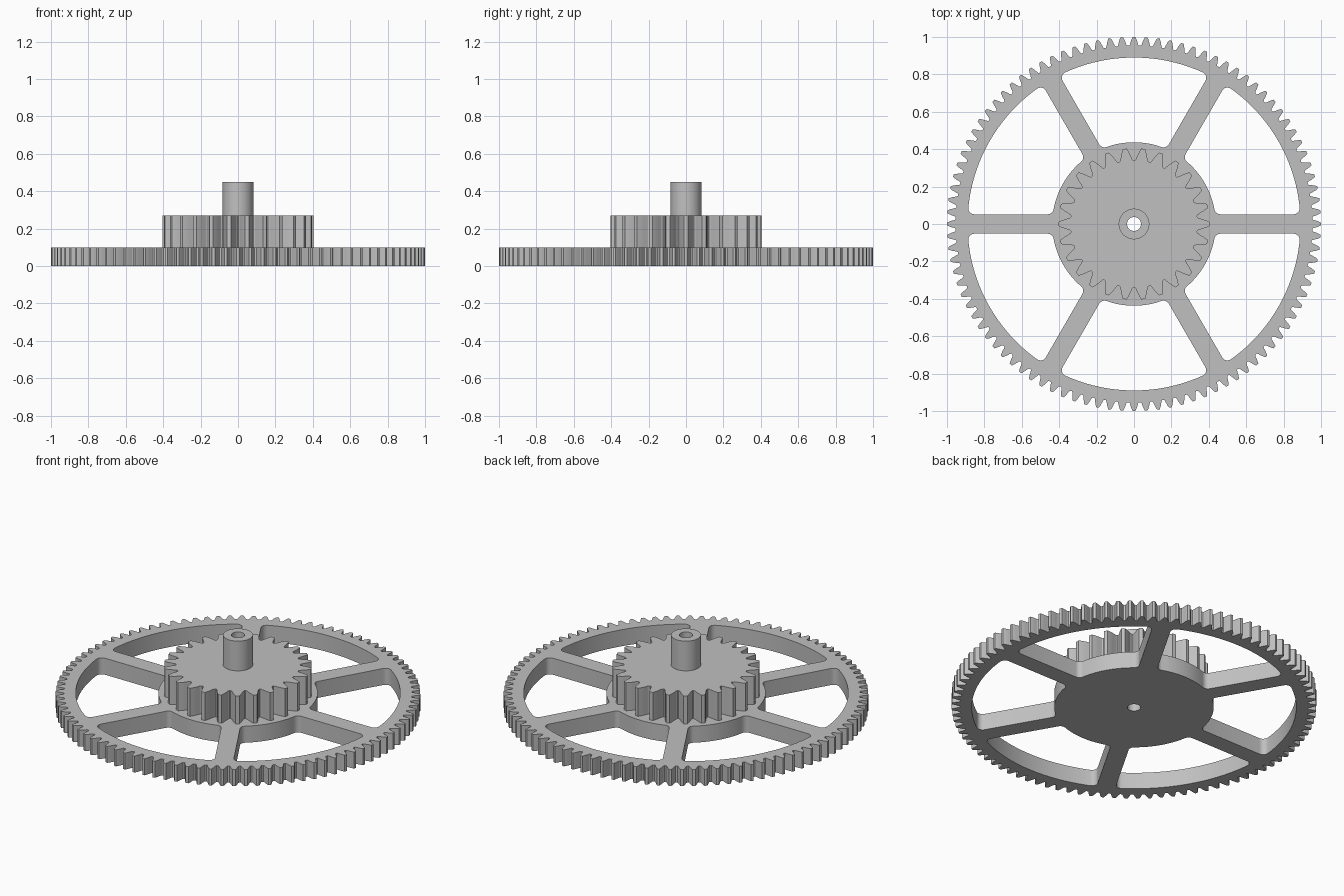
import bpy, bmesh
from math import sin, cos, asin, pi, radians

cube = bpy.data.objects.get("Cube")
if cube:
    bpy.data.objects.remove(cube, do_unlink=True)

# One plain grey for the whole wheel
GREY = (0.53, 0.53, 0.53, 1)
grey = bpy.data.materials.new("plain grey")
grey.use_nodes = True
grey.diffuse_color = GREY
grey.node_tree.nodes["Principled BSDF"].inputs["Base Color"].default_value = GREY


def polar(r, a):
    return (r * cos(a), r * sin(a))


def arc(r, a0, a1, n, centre=(0, 0)):
    return [(centre[0] + r * cos(a0 + (a1 - a0) * i / n),
             centre[1] + r * sin(a0 + (a1 - a0) * i / n)) for i in range(n + 1)]


def circle(r, n=64):
    return arc(r, 0, 2 * pi, n)[:-1]


def turned(points, a):
    return [(x * cos(a) - y * sin(a), x * sin(a) + y * cos(a)) for x, y in points]


def gear_outline(tip, teeth):
    """Toothed outline with curved flanks; one tooth is centred on +x."""
    m = 2 * tip / (teeth + 2)
    # depth below the tip and half thickness, both in modules
    flank = [(2.25, 1.32), (2.1, 1.14), (1.8, 1.03), (1.4, 0.91),
             (1, 0.785), (0.5, 0.59), (0, 0.36)]
    half = [(tip - d * m, t * m / (tip - d * m)) for d, t in flank]
    outline = []
    for i in range(teeth):
        mid = 2 * pi * i / teeth
        outline += [polar(r, mid - a) for r, a in half]
        outline += [polar(r, mid + a) for r, a in reversed(half)]
    return outline


def window_outline(hub, rim, half_spoke, fillet):
    """Opening between two spokes, with rounded corners."""
    sector = pi / 3
    off = half_spoke + fillet
    r_in, r_out = hub + fillet, rim - fillet
    a_in, a_out = asin(off / r_in), asin(off / r_out)
    side = arc(fillet, a_in + pi, 1.5 * pi, 6, polar(r_in, a_in))
    side += arc(fillet, 1.5 * pi, 2 * pi + a_out, 6, polar(r_out, a_out))
    # the other side is the mirror image about the middle of the sector
    c, s = cos(sector), sin(sector)
    other = [(x * c + y * s, x * s - y * c) for x, y in reversed(side)]
    return (side + arc(rim, a_out, sector - a_out, 24)[1:-1] + other
            + arc(hub, sector - a_in, a_in, 16)[1:-1])


def plate(name, outlines, z0, z1):
    """Extrude a flat outline with holes from z0 to z1."""
    curve = bpy.data.curves.new(name + "_outline", "CURVE")
    curve.dimensions = "2D"
    curve.fill_mode = "BOTH"
    curve.extrude = (z1 - z0) / 2
    for points in outlines:
        spline = curve.splines.new("POLY")
        spline.points.add(len(points) - 1)
        for p, (x, y) in zip(spline.points, points):
            p.co = (x, y, 0, 1)
        spline.use_cyclic_u = True
    helper = bpy.data.objects.new(name + "_outline", curve)
    bpy.context.collection.objects.link(helper)
    graph = bpy.context.evaluated_depsgraph_get()
    mesh = bpy.data.meshes.new_from_object(helper.evaluated_get(graph))
    bpy.data.objects.remove(helper, do_unlink=True)

    bm = bmesh.new()
    bm.from_mesh(mesh)
    bmesh.ops.remove_doubles(bm, verts=bm.verts, dist=0.0001)
    bmesh.ops.recalc_face_normals(bm, faces=bm.faces)
    bmesh.ops.translate(bm, verts=bm.verts, vec=(0, 0, (z0 + z1) / 2))
    bm.to_mesh(mesh)
    bm.free()
    mesh.name = name
    mesh.materials.clear()
    mesh.materials.append(grey)
    obj = bpy.data.objects.new(name, mesh)
    bpy.context.collection.objects.link(obj)
    bpy.ops.object.select_all(action="DESELECT")
    obj.select_set(True)
    bpy.context.view_layer.objects.active = obj
    bpy.ops.object.shade_smooth_by_angle(angle=radians(25))
    return obj


bore = circle(0.037, 40)

# Large spoked wheel
window = window_outline(hub=0.437, rim=0.89, half_spoke=0.052, fillet=0.032)
windows = [turned(window, i * pi / 3) for i in range(6)]
plate("spoked_gear", [gear_outline(1.0, 96), bore] + windows, 0, 0.1)

# Small solid gear on top of the hub
plate("pinion_gear", [gear_outline(0.405, 26), bore], 0.1, 0.27)

# Hollow shaft
plate("shaft", [circle(0.082), bore], 0.27, 0.45)
